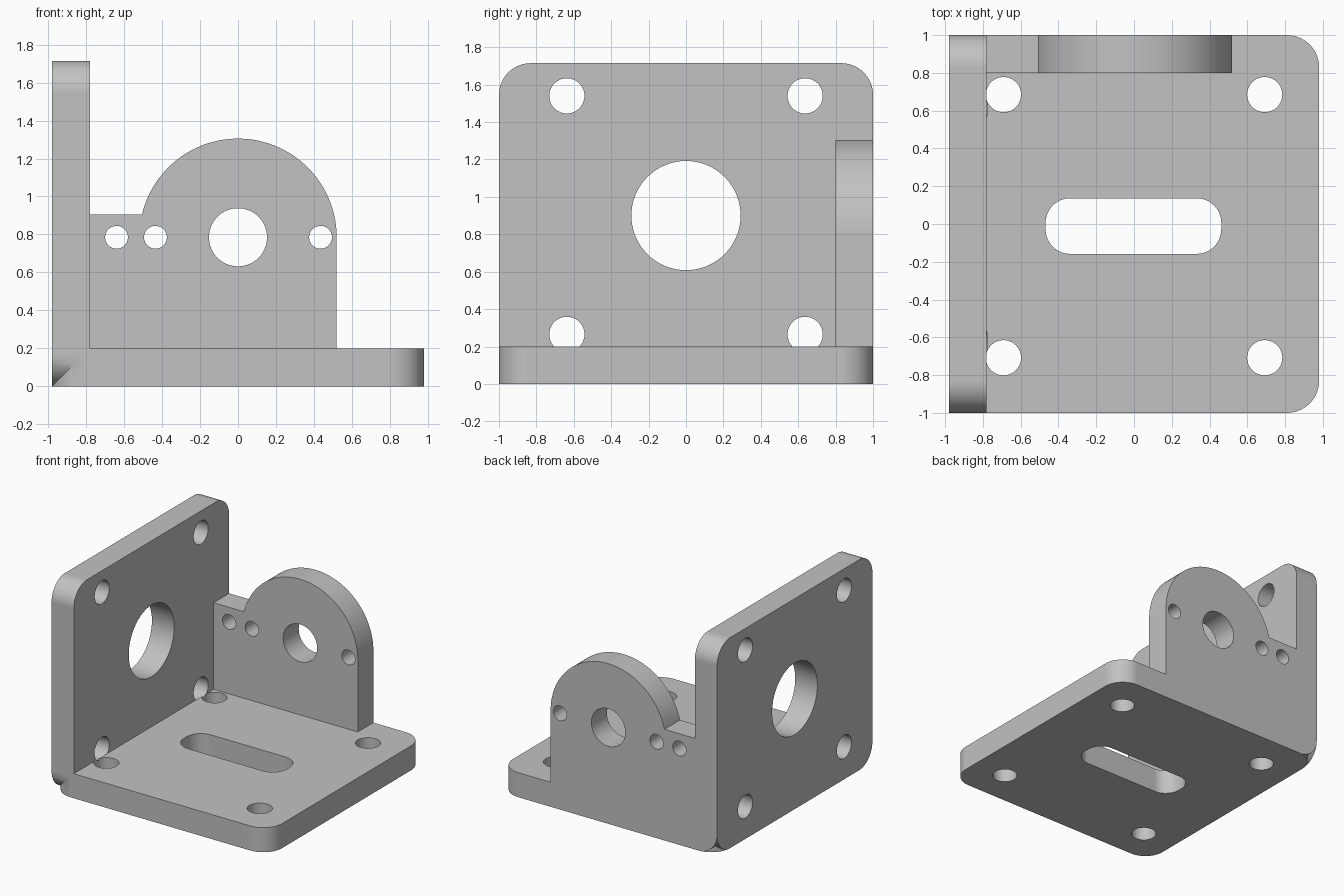
import bpy
import bmesh
from math import pi, cos, sin, asin

cube = bpy.data.objects.get("Cube")
if cube:
    bpy.data.objects.remove(cube, do_unlink=True)

# Main dimensions
X, Y, T = 0.98, 1.0, 0.2          # half width, half depth, plate thickness
CORNER = 0.17
INNER = -X + T                    # inner face of the upright plate

grey = bpy.data.materials.new("plain_grey")
grey.use_nodes = True
colour = (0.54, 0.54, 0.54, 1)
grey.diffuse_color = colour
grey.node_tree.nodes["Principled BSDF"].inputs["Base Color"].default_value = colour


def arc(u, v, r, start, end, steps=14):
    """Points along an arc, anticlockwise."""
    angles = [start + (end - start) * i / steps for i in range(steps + 1)]
    return [(u + r * cos(a), v + r * sin(a)) for a in angles]


def circle(u, v, r):
    return arc(u, v, r, 0, 2 * pi, 64)[:-1]


def rounded_rect(u0, v0, u1, v1, r):
    centres = [(u0 + r, v0 + r), (u1 - r, v0 + r), (u1 - r, v1 - r), (u0 + r, v1 - r)]
    points = []
    for i, (u, v) in enumerate(centres):
        points += arc(u, v, r, pi + i * pi / 2, pi * 1.5 + i * pi / 2)
    return points


def prism(name, outline, axis, low, high):
    """Extrude a flat outline along one axis."""
    place = {"x": lambda u, v, w: (w, u, v),
             "y": lambda u, v, w: (u, w, v),
             "z": lambda u, v, w: (u, v, w)}[axis]
    bm = bmesh.new()
    bottom = [bm.verts.new(place(u, v, low)) for u, v in outline]
    top = [bm.verts.new(place(u, v, high)) for u, v in outline]
    bm.faces.new(bottom)
    bm.faces.new(top)
    for i in range(len(outline)):
        j = (i + 1) % len(outline)
        bm.faces.new((bottom[i], bottom[j], top[j], top[i]))
    bmesh.ops.recalc_face_normals(bm, faces=bm.faces)
    mesh = bpy.data.meshes.new(name)
    bm.to_mesh(mesh)
    bm.free()
    mesh.materials.append(grey)
    obj = bpy.data.objects.new(name, mesh)
    bpy.context.collection.objects.link(obj)
    return obj


def combine(target, other, operation):
    """Apply a boolean and discard the helper."""
    mod = target.modifiers.new(operation.lower(), "BOOLEAN")
    mod.operation = operation
    mod.solver = "EXACT"
    mod.object = other
    bpy.context.view_layer.objects.active = target
    bpy.ops.object.modifier_apply(modifier=mod.name)
    bpy.data.objects.remove(other, do_unlink=True)


# Base plate, upright side plate and rear lug
bracket = prism("mounting_bracket", rounded_rect(-X, -Y, X, Y, CORNER), "z", 0, T)
side_plate = prism("side_plate", rounded_rect(-Y, 0, Y, 1.715, CORNER), "x", -X, INNER)
combine(bracket, side_plate, "UNION")

LUG_R, LUG_Z, STEP_Z = 0.52, 0.785, 0.905
lug_outline = arc(-X + CORNER, CORNER, CORNER, pi, pi * 1.5)
lug_outline.append((LUG_R, 0))
lug_outline += arc(0, LUG_Z, LUG_R, 0, pi - asin((STEP_Z - LUG_Z) / LUG_R), 56)
lug_outline.append((-X, STEP_Z))
combine(bracket, prism("rear_lug", lug_outline, "y", Y - T, Y), "UNION")

# Base slot and bolt holes
cuts = [(rounded_rect(-0.468, -0.158, 0.462, 0.136, 0.13), "z", -0.1, 0.3)]
for x in (-0.691, 0.692):
    for y in (-0.708, 0.685):
        cuts.append((circle(x, y, 0.093), "z", -0.1, 0.3))

# Side plate bore and bolt holes; the lower ones stop at the base
cuts.append((circle(0, 0.9, 0.292), "x", -1.1, INNER + 0.1))
for y in (-0.637, 0.637):
    for z in (0.265, 1.54):
        cuts.append((circle(y, z, 0.094), "x", -1.1, INNER + 0.0005))

# Lug bore and pin holes
cuts.append((circle(0, LUG_Z, 0.153), "y", 0.7, 1.1))
for x in (-0.64, -0.435, 0.435):
    cuts.append((circle(x, LUG_Z, 0.06), "y", 0.7, 1.1))

for cut in cuts:
    combine(bracket, prism("hole_cutter", *cut), "DIFFERENCE")

# Smooth curved walls, crisp edges
bpy.ops.object.select_all(action="DESELECT")
bracket.select_set(True)
bpy.context.view_layer.objects.active = bracket
bpy.ops.object.shade_smooth_by_angle(angle=pi / 6)
weighted = bracket.modifiers.new("weighted_normals", "WEIGHTED_NORMAL")
weighted.keep_sharp = True
